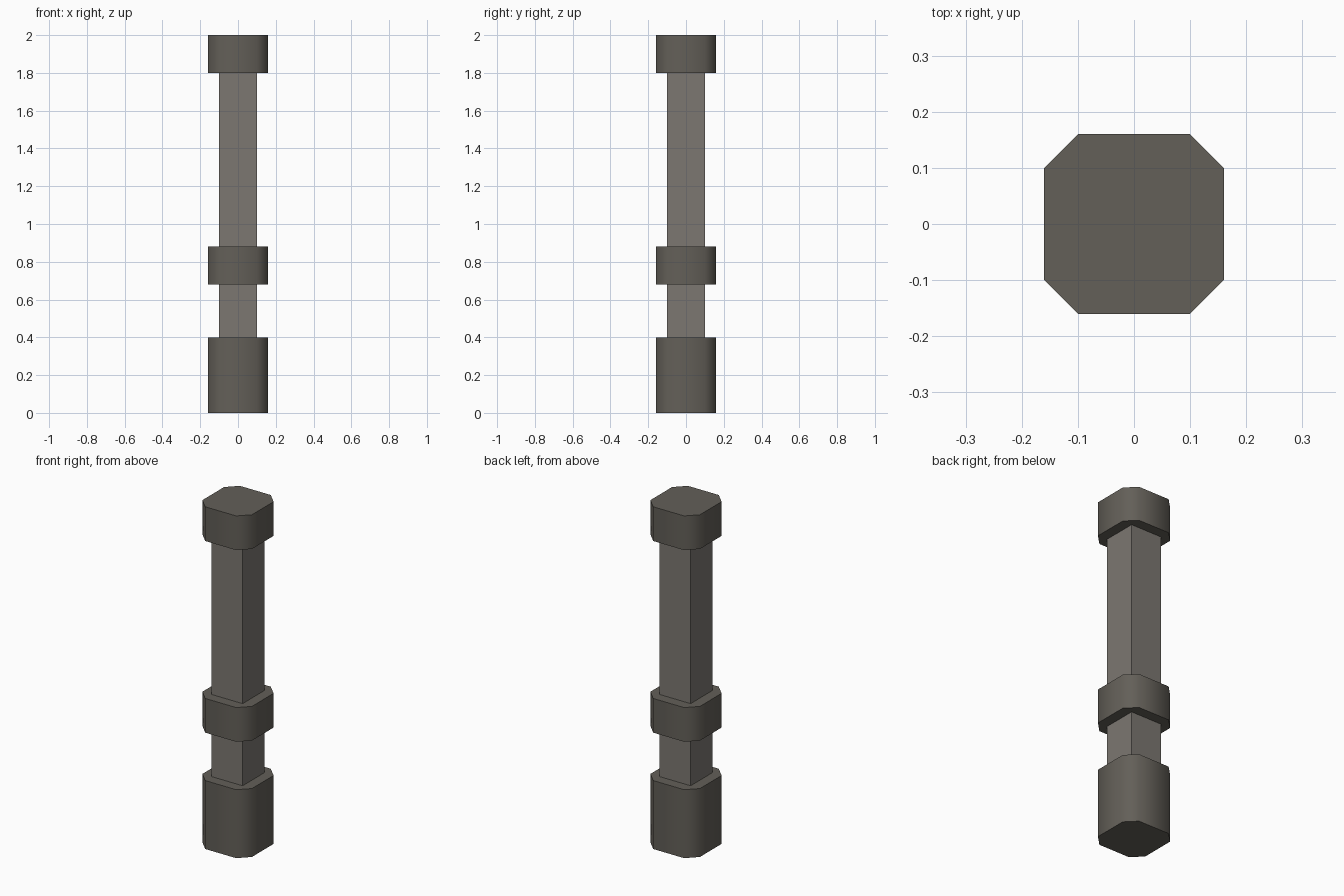
import bpy, bmesh, math

if "Cube" in bpy.data.objects:
    bpy.data.objects.remove(bpy.data.objects["Cube"])


def material(name, color):
    mat = bpy.data.materials.new(name)
    mat.diffuse_color = (*color, 1)
    mat.use_nodes = True
    mat.node_tree.nodes["Principled BSDF"].inputs["Base Color"].default_value = mat.diffuse_color
    return mat


def prism(name, outline, z0, z1, mat, capped=True, smooth=False):
    """Extrude a counter-clockwise outline from z0 to z1."""
    bm = bmesh.new()
    low = [bm.verts.new((x, y, z0)) for x, y in outline]
    high = [bm.verts.new((x, y, z1)) for x, y in outline]
    n = len(outline)
    for i in range(n):
        j = (i + 1) % n
        bm.faces.new((low[i], low[j], high[j], high[i]))
    if capped:
        bm.faces.new(low[::-1])
        bm.faces.new(high)
    mesh = bpy.data.meshes.new(name)
    bm.to_mesh(mesh)
    bm.free()
    mesh.materials.append(mat)
    obj = bpy.data.objects.new(name, mesh)
    bpy.context.collection.objects.link(obj)
    if smooth:
        bpy.ops.object.select_all(action='DESELECT')
        bpy.context.view_layer.objects.active = obj
        obj.select_set(True)
        bpy.ops.object.shade_smooth_by_angle(angle=math.radians(50))
    return obj


S, B = 0.10, 0.16  # half widths of shaft and blocks
square = [(-S, -S), (S, -S), (S, S), (-S, S)]
octagon = [(-S, -B), (S, -B), (B, -S), (B, S),
           (S, B), (-S, B), (-B, S), (-B, -S)]

dark = material("dark_stone", (0.125, 0.115, 0.098))
light = material("light_stone", (0.20, 0.185, 0.165))

# Chamfered blocks: foot, middle band and top cap
for name, z0, z1 in (("base_block", 0, 0.40),
                     ("middle_band", 0.68, 0.88),
                     ("top_cap", 1.80, 2.0)):
    prism(name, octagon, z0, z1, dark, smooth=True)

# Square shaft sections running between the blocks
for name, z0, z1 in (("lower_shaft", 0.40, 0.68),
                     ("upper_shaft", 0.88, 1.80)):
    prism(name, square, z0, z1, light, capped=False)
